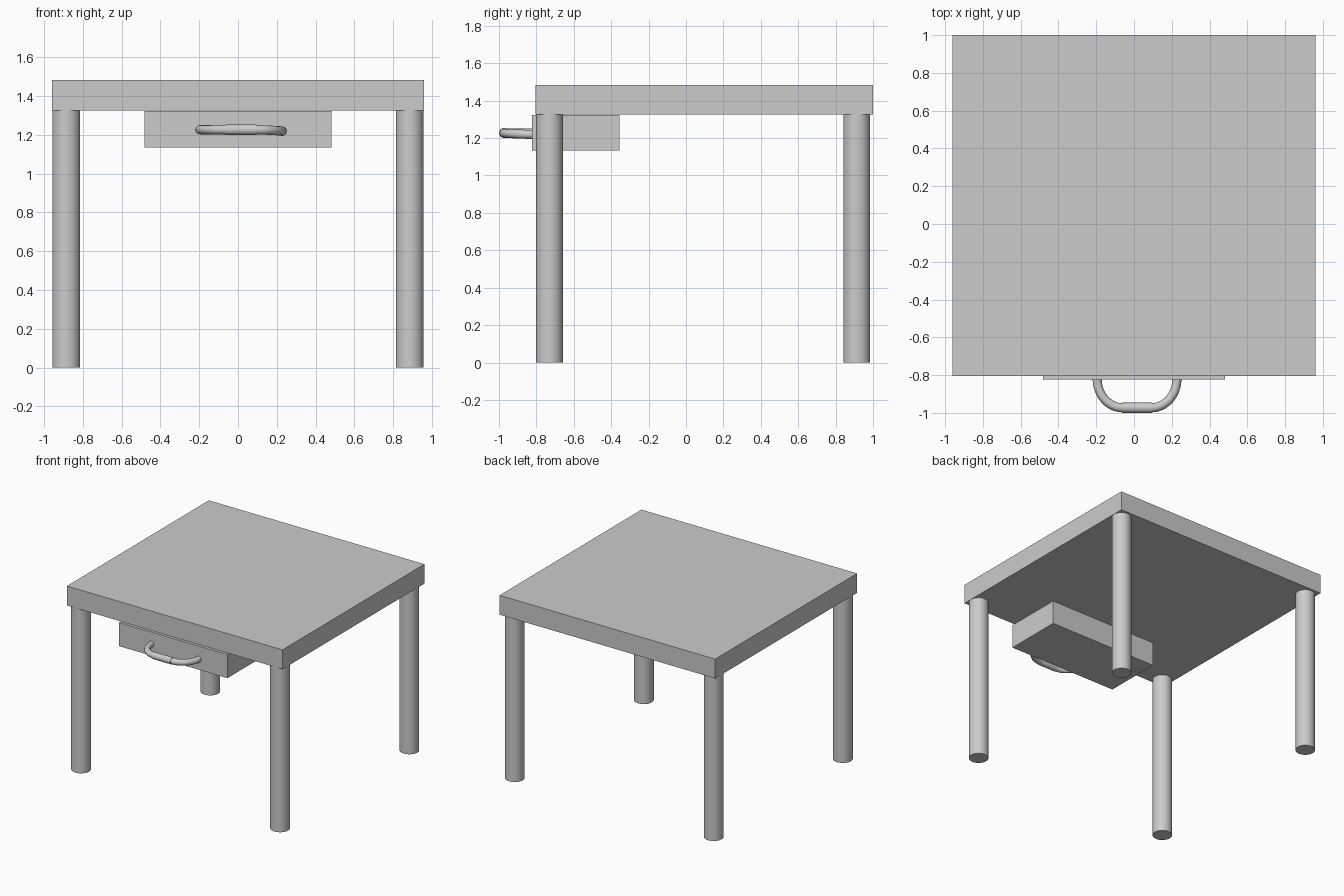
import bpy
from math import cos, sin, pi, radians

old = bpy.data.objects.get("Cube")
if old:
    bpy.data.objects.remove(old, do_unlink=True)

grey = bpy.data.materials.new("plain_grey")
grey.use_nodes = True
colour = (0.6, 0.6, 0.6, 1)
grey.diffuse_color = colour
grey.node_tree.nodes["Principled BSDF"].inputs["Base Color"].default_value = colour


def finish(name, smooth=False):
    obj = bpy.context.object
    obj.name = name
    obj.data.materials.append(grey)
    if smooth:
        bpy.ops.object.shade_smooth_by_angle(angle=radians(40))
    return obj


def box(name, low, high):
    centre = [(a + b) / 2 for a, b in zip(low, high)]
    bpy.ops.mesh.primitive_cube_add(size=1, location=centre)
    bpy.context.object.scale = [b - a for a, b in zip(low, high)]
    bpy.ops.object.transform_apply(location=False, rotation=False, scale=True)
    return finish(name)


def cylinder(name, radius, depth, location, rotation=(0, 0, 0)):
    bpy.ops.mesh.primitive_cylinder_add(vertices=32, radius=radius, depth=depth,
                                        location=location, rotation=rotation)
    return finish(name, True)


# Top and drawer
box("table_top", (-0.96, -0.805, 1.327), (0.96, 1.0, 1.483))
box("drawer", (-0.482, -0.823, 1.134), (0.482, -0.355, 1.324))

# Legs
for end, y in (("front", -0.73), ("back", 0.913)):
    for side, x in (("right", -0.886), ("left", 0.886)):
        cylinder(f"{end}_{side}_leg", 0.072, 1.327, (x, y, 0.6635))

# Handle: straight grip with a bent arm at each end
GRIP_Y, GRIP_Z = -0.973, 1.227
cylinder("handle_grip", 0.027, 0.16, (0.016, GRIP_Y, GRIP_Z), (0, pi / 2, 0))


def handle_arm(name, x, sign, drop):
    curve = bpy.data.curves.new(name, "CURVE")
    curve.dimensions = "3D"
    curve.bevel_depth = 0.024
    curve.bevel_resolution = 4
    curve.use_fill_caps = True
    spline = curve.splines.new("POLY")
    steps = 16
    spline.points.add(steps)
    for i, point in enumerate(spline.points):
        a = i / steps * pi / 2
        point.co = (x + sign * 0.135 * sin(a), -0.82 + (GRIP_Y + 0.82) * cos(a),
                    GRIP_Z - drop * i / steps, 1)
    obj = bpy.data.objects.new(name, curve)
    bpy.context.collection.objects.link(obj)
    bpy.ops.object.select_all(action="DESELECT")
    obj.select_set(True)
    bpy.context.view_layer.objects.active = obj
    bpy.ops.object.convert(target="MESH")
    finish(name, True)


handle_arm("handle_right_arm", -0.06, -1, 0)
handle_arm("handle_left_arm", 0.092, 1, 0.008)
